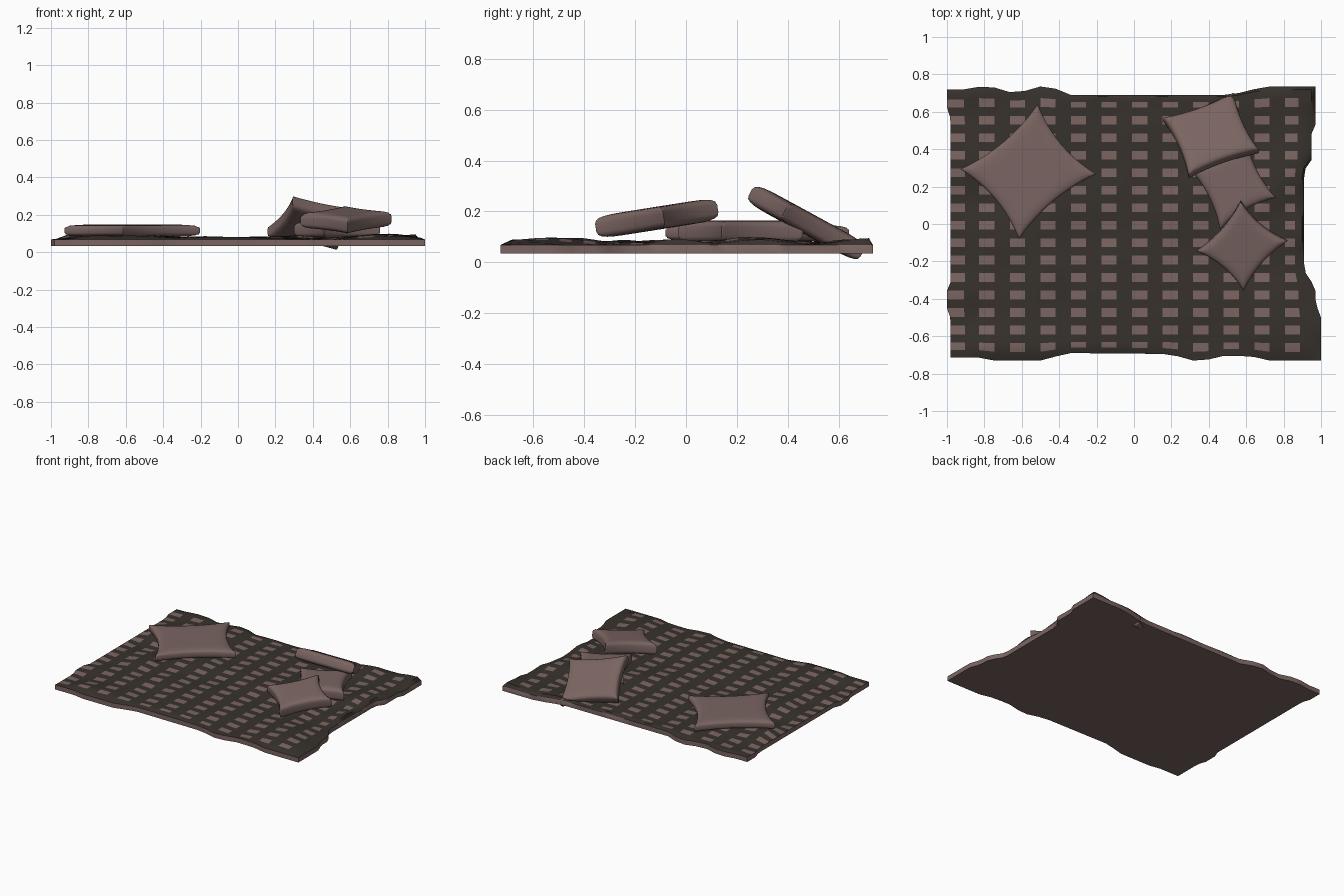
import bpy, bmesh, math
from mathutils import Vector, noise

if "Cube" in bpy.data.objects:
    bpy.data.objects.remove(bpy.data.objects["Cube"])


def material(name, col):
    m = bpy.data.materials.new(name)
    m.diffuse_color = (*col, 1)
    m.use_nodes = True
    m.node_tree.nodes["Principled BSDF"].inputs["Base Color"].default_value = m.diffuse_color
    return m


ROSE = material("rose_cloth", (0.195, 0.130, 0.120))
DARK = material("dark_weave", (0.038, 0.031, 0.025))


def finish(bm, name, mats, angle):
    bmesh.ops.recalc_face_normals(bm, faces=bm.faces)
    me = bpy.data.meshes.new(name)
    bm.to_mesh(me)
    bm.free()
    for m in mats:
        me.materials.append(m)
    ob = bpy.data.objects.new(name, me)
    bpy.context.collection.objects.link(ob)
    bpy.context.view_layer.objects.active = ob
    ob.select_set(True)
    bpy.ops.object.shade_smooth_by_angle(angle=math.radians(angle))
    ob.select_set(False)


def lerp(pts, t):
    # piecewise-linear edge profile
    for (a, va), (b, vb) in zip(pts, pts[1:]):
        if t <= b:
            return va + (vb - va) * max(0, (t - a) / (b - a))
    return pts[-1][1]


# wavy blanket edges
BACK = [(-1, .72), (-.9, .72), (-.82, .735), (-.76, .735), (-.68, .705), (-.6, .705), (-.52, .735),
        (-.44, .735), (-.36, .69), (.52, .69), (.7, .735), (1, .735)]
FRONT = [(-1, -.715), (-.82, -.715), (-.75, -.73), (-.5, -.73), (-.35, -.69), (.2, -.695), (.3, -.73),
         (.38, -.73), (.46, -.705), (.62, -.705), (.72, -.73), (1, -.73)]
RIGHT = [(-.73, 1), (-.5, 1), (-.42, .97), (-.34, .97), (-.25, .91), (.29, .91), (.33, .95),
         (.5, .95), (.53, .97), (.73, .97)]
LEFT = [(-.73, -.98), (-.5, -.98), (-.48, -1), (-.35, -1), (-.33, -.98), (.57, -.98), (.6, -1), (.73, -1)]


def warp(x, y):
    # pull the outer cells onto the wavy outline
    xr, xl = lerp(RIGHT, y), lerp(LEFT, y)
    yb, yf = lerp(BACK, x), lerp(FRONT, x)
    if x > .84:
        x = .84 + (x - .84) * (xr - .84) / .16
    if x < -.88:
        x = -.88 + (x + .88) * (xl + .88) / -.12
    if y > .62:
        y = .62 + (y - .62) * (yb - .62) / .11
    if y < -.62:
        y = -.62 + (y + .62) * (yf + .62) / -.11
    return x, y


def height(x, y):
    # wrinkles grow towards the ends of the blanket
    n = noise.noise(Vector((x * 4.5 + 3, y * 4.5, 1.7)))
    grow = .3 + .7 * min(1, abs(x) / .7)
    return .078 + .03 * n * grow


# blanket: grid whose cells follow the checked pattern
xs = [-1] + [-.991 + .0817 * i for i in range(1, 24)] + [1]
ys = [-.73] + [-.73 + .0467 * j for j in range(1, 31)]
ys += [.715, .73]
xs.insert(-1, .975)
bm = bmesh.new()
top = []
for i, x in enumerate(xs):
    col = []
    for j, y in enumerate(ys):
        wx, wy = warp(x, y)
        edge = i in (0, len(xs) - 1) or j in (0, len(ys) - 1)
        col.append(bm.verts.new((wx, wy, .068 if edge else height(wx, wy))))
    top.append(col)
for i in range(len(xs) - 1):
    for j in range(len(ys) - 1):
        f = bm.faces.new((top[i][j], top[i + 1][j], top[i + 1][j + 1], top[i][j + 1]))
        light = i % 2 == 0 and j % 2 == 1 and i < 24 and j < 31
        f.material_index = 0 if light else 1
rim = [c[0] for c in top] + top[-1][1:] + [c[-1] for c in top[-2::-1]] + top[0][-2:0:-1]
low = [bm.verts.new((v.co.x, v.co.y, .034)) for v in rim]
n = len(rim)
for k in range(n):
    bm.faces.new((rim[k], rim[(k + 1) % n], low[(k + 1) % n], low[k]))
bm.faces.new(low)
finish(bm, "blanket", [ROSE, DARK], 45)


def pillow(name, centre, a, b, thick, pinch):
    # a, b: vectors from the centre to two neighbouring corners
    c, a, b = Vector(centre), Vector(a), Vector(b)
    up = b.cross(a).normalized()
    if up.z < 0:
        up = -up
    N = 18
    ts = [math.sin(math.pi * (k / N - .5)) for k in range(N + 1)]
    bm = bmesh.new()

    def sheet(side):
        g = []
        for s in ts:
            row = []
            for t in ts:
                r = max(abs(s), abs(t))
                h = .5 * thick * (.4 + .6 * math.sqrt(max(0, 1 - r ** 10)))
                p = s * (1 - pinch * (1 - t * t))
                q = t * (1 - pinch * (1 - s * s))
                row.append(bm.verts.new(c + a * (p + q) / 2 + b * (p - q) / 2 + up * h * side))
            g.append(row)
        for i in range(N):
            for j in range(N):
                bm.faces.new((g[i][j], g[i + 1][j], g[i + 1][j + 1], g[i][j + 1]))
        return [r[0] for r in g] + g[-1][1:] + [r[-1] for r in g[-2::-1]] + g[0][-2:0:-1]

    A, B = sheet(1), sheet(-1)
    for k in range(len(A)):
        m = (k + 1) % len(A)
        bm.faces.new((A[k], A[m], B[m], B[k]))
    finish(bm, name, [ROSE], 60)


# one large flat cushion, three small stacked ones
pillow("large_cushion", (-.565, .28, .115), (.05, .36, 0), (.363, -.013, 0), .065, .15)
pillow("leaning_cushion", (.412, .473, .155), (.12, .22, -.12), (.255, -.085, .046), .085, .10)
pillow("middle_cushion", (.53, .215, .12), (.07, .245, 0), (.23, -.075, 0), .09, .15)
pillow("top_cushion", (.578, -.115, .173), (-.008, .24, .038), (.243, .027, .004), .09, .15)
